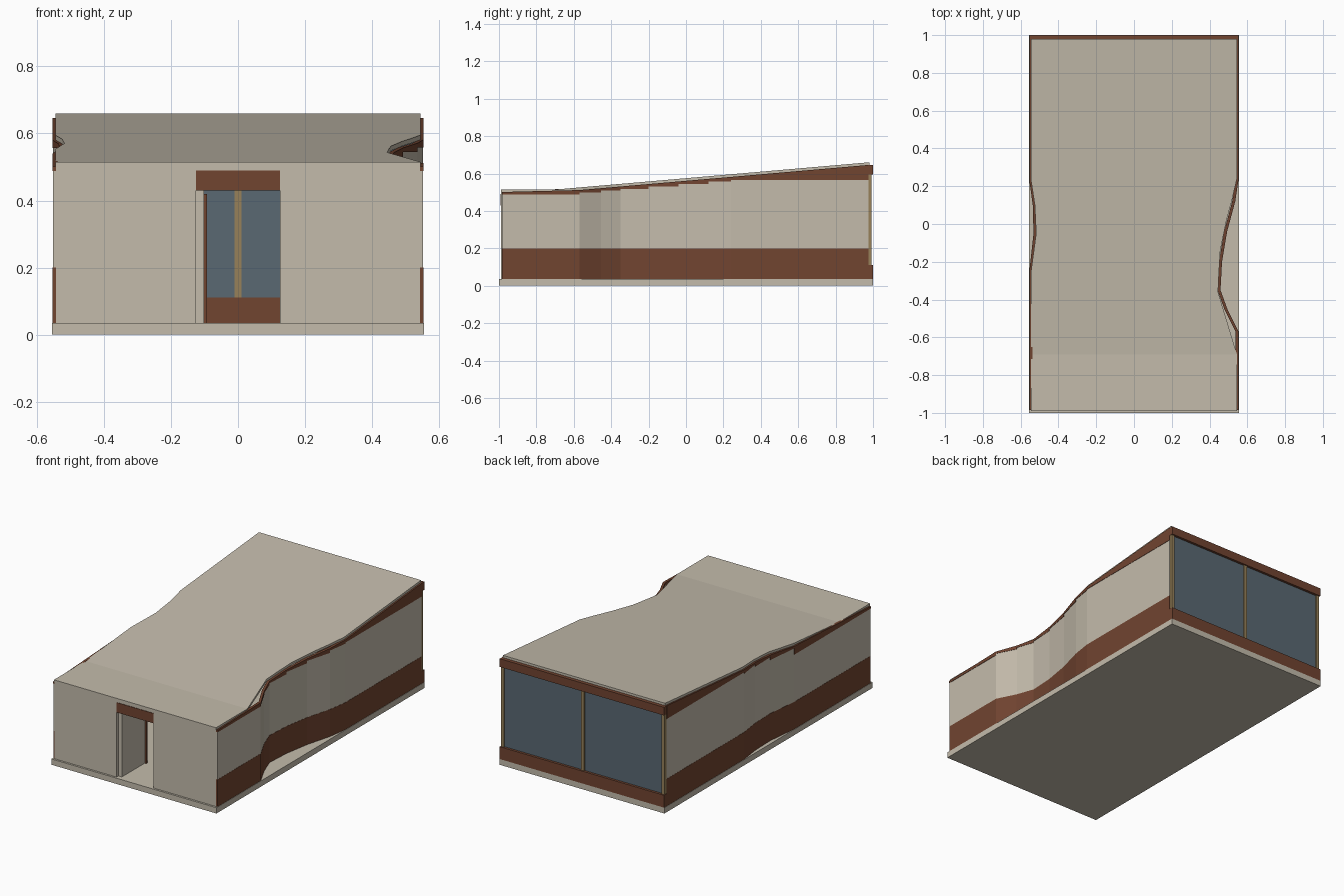
import bpy

if "Cube" in bpy.data.objects:
    bpy.data.objects.remove(bpy.data.objects["Cube"])


def material(name, rgb):
    m = bpy.data.materials.new(name)
    m.diffuse_color = (*rgb, 1)
    m.use_nodes = True
    m.node_tree.nodes["Principled BSDF"].inputs["Base Color"].default_value = m.diffuse_color
    return m


BEIGE = material("beige plaster", (0.55, 0.50, 0.41))
BROWN = material("brown timber", (0.165, 0.058, 0.03))
GLASS = material("blue grey glass", (0.10, 0.14, 0.17))
TAN = material("tan frame", (0.31, 0.22, 0.10))

HEX = [(0, 3, 2, 1), (4, 5, 6, 7), (0, 1, 5, 4),
       (1, 2, 6, 5), (2, 3, 7, 6), (3, 0, 4, 7)]


def mesh(name, verts, faces, mat):
    me = bpy.data.meshes.new(name)
    me.from_pydata(verts, [], faces)
    me.materials.append(mat)
    ob = bpy.data.objects.new(name, me)
    bpy.context.collection.objects.link(ob)
    return ob


def box(name, x0, x1, y0, y1, z0, z1, mat):
    v = [(x, y, z) for z in (z0, z1)
         for x, y in ((x0, y0), (x1, y0), (x1, y1), (x0, y1))]
    return mesh(name, v, HEX, mat)


def interp(points, y):
    """Piecewise linear x along y, held constant past both ends."""
    if y <= points[0][0]:
        return points[0][1]
    for (ya, xa), (yb, xb) in zip(points, points[1:]):
        if y <= yb:
            return xa + (xb - xa) * (y - ya) / (yb - ya)
    return points[-1][1]


def roof_top(y):
    return 0.515 + max(0, y + 0.69) * 0.145 / 1.67


def roof_under(y):
    return roof_top(y) - 0.014


# Plan curves of walls and roof edges, as (y, x)
WALL_RIGHT = [(-0.57, 0.548), (-0.455, 0.49), (-0.35, 0.452), (-0.20, 0.46),
              (-0.04, 0.487), (0.12, 0.53), (0.24, 0.548)]
ROOF_RIGHT = [(-0.69, 0.545), (-0.60, 0.518), (-0.36, 0.445), (-0.25, 0.45),
              (-0.14, 0.457), (0.02, 0.49), (0.12, 0.517), (0.24, 0.545)]
WALL_LEFT = [(-0.25, -0.548), (-0.05, -0.526), (0.10, -0.53), (0.23, -0.548)]
ROOF_LEFT = [(-0.25, -0.545), (-0.05, -0.518), (0.10, -0.525), (0.23, -0.545)]


def side_wall(side, curve, sign):
    ys = [-0.985] + [p[0] for p in curve] + [0.975]

    def strip(name, bottom, top, proud, mat):
        verts, faces = [], []
        for a, b in zip(ys, ys[1:]):
            n = len(verts)
            outer = [interp(curve, y) + sign * proud for y in (a, b)]
            inner = [interp(curve, y) - sign * 0.01 for y in (a, b)]
            plan = [(inner[0], a), (outer[0], a), (outer[1], b), (inner[1], b)]
            if sign < 0:
                plan.reverse()
            for level in (bottom, top):
                verts += [(x, y, level(a, y)) for x, y in plan]
            faces += [tuple(n + i for i in f) for f in HEX]
        mesh(f"{side}_wall_{name}", verts, faces, mat)

    # The top of the plaster steps up once per wall segment
    def step(a, y):
        return min(roof_under(a) - 0.013, 0.565)

    strip("base", lambda a, y: 0.035, lambda a, y: 0.20, 0.005, BROWN)
    strip("plaster", lambda a, y: 0.20, step, 0.004, BEIGE)
    strip("upper_band", step, lambda a, y: roof_under(y), 0.006, BROWN)


side_wall("right", WALL_RIGHT, 1)
side_wall("left", WALL_LEFT, -1)

# Floor slab
box("floor_slab", -0.555, 0.555, -1, 1, 0, 0.035, BEIGE)

# Roof slab, waisted in plan and rising to the back
ys = sorted({-0.99, 0.98} | {p[0] for p in ROOF_RIGHT + ROOF_LEFT})
verts, faces = [], []
for y in ys:
    l, r = interp(ROOF_LEFT, y), interp(ROOF_RIGHT, y)
    verts += [(l, y, roof_under(y)), (r, y, roof_under(y)),
              (r, y, roof_top(y)), (l, y, roof_top(y))]
for i in range(len(ys) - 1):
    n = 4 * i
    faces += [(n + k, n + (k + 1) % 4, n + 4 + (k + 1) % 4, n + 4 + k)
              for k in range(4)]
n = 4 * (len(ys) - 1)
faces += [(3, 2, 1, 0), (n, n + 1, n + 2, n + 3)]
mesh("roof", verts, faces, BEIGE)

# Front wall with doorway, lintel and open door
for side, s in (("left", -1), ("right", 1)):
    x0, x1 = sorted((s * 0.125, s * 0.543))
    box(f"front_wall_{side}", x0, x1, -0.988, -0.97, 0.035, 0.49, BEIGE)
box("front_fascia", -0.543, 0.543, -0.988, -0.97, 0.49, 0.501, BEIGE)
box("door_lintel", -0.125, 0.125, -0.991, -0.968, 0.43, 0.49, BROWN)
box("door_leaf", -0.125, -0.102, -0.97, -0.74, 0.035, 0.43, BEIGE)
box("door_edge", -0.102, -0.092, -0.75, -0.74, 0.035, 0.42, BROWN)

# Glazed back wall
box("back_base", -0.553, 0.553, 0.975, 1.0, 0.035, 0.11, BROWN)
box("back_beam", -0.553, 0.553, 0.975, 1.0, 0.595, 0.645, BROWN)
box("back_glass", -0.54, 0.54, 0.977, 0.985, 0.11, 0.595, GLASS)
for name, x in (("left", -0.54), ("middle", 0), ("right", 0.54)):
    box(f"back_post_{name}", x - 0.01, x + 0.01, 0.973, 0.993, 0.11, 0.595, TAN)
